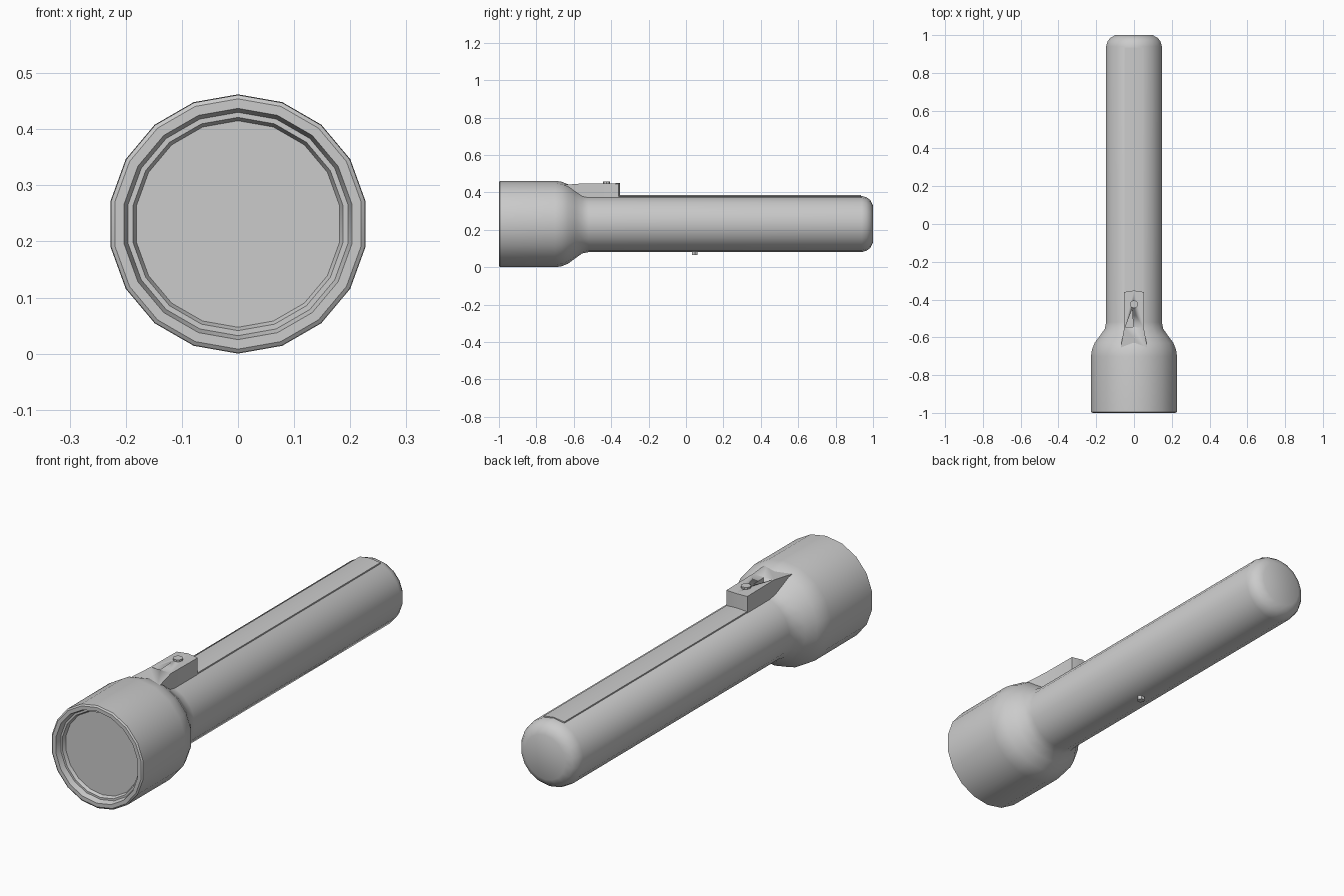
import bpy, bmesh
from math import sin, cos, pi, radians

if "Cube" in bpy.data.objects:
    bpy.data.objects.remove(bpy.data.objects["Cube"])

CZ = 0.231      # height of the long axis
SIDES = 18


def finish(name, bm, angle=35):
    bmesh.ops.remove_doubles(bm, verts=bm.verts, dist=1e-5)
    bmesh.ops.recalc_face_normals(bm, faces=bm.faces)
    me = bpy.data.meshes.new(name)
    bm.to_mesh(me)
    bm.free()
    ob = bpy.data.objects.new(name, me)
    bpy.context.collection.objects.link(ob)
    bpy.ops.object.select_all(action='DESELECT')
    ob.select_set(True)
    bpy.context.view_layer.objects.active = ob
    bpy.ops.object.shade_smooth_by_angle(angle=radians(angle))
    return ob


def lathe(name, profile):
    """Turn (radius, y) points around the long axis, with a corner at the top."""
    bm = bmesh.new()
    rings = [[bm.verts.new((r * sin(2 * pi * i / SIDES), y, CZ + r * cos(2 * pi * i / SIDES)))
              for i in range(SIDES)] for r, y in profile]
    for a, b in zip(rings, rings[1:]):
        for i in range(SIDES):
            j = (i + 1) % SIDES
            bm.faces.new((a[i], a[j], b[j], b[i]))
    bm.faces.new(rings[0])
    bm.faces.new(rings[-1])
    return finish(name, bm)


def prism(name, bottom, top):
    """Closed solid between two matching outlines."""
    bm = bmesh.new()
    lo = [bm.verts.new(p) for p in bottom]
    hi = [bm.verts.new(p) for p in top]
    n = len(lo)
    bm.faces.new(lo)
    bm.faces.new(hi)
    for i in range(n):
        j = (i + 1) % n
        bm.faces.new((lo[i], lo[j], hi[j], hi[i]))
    return finish(name, bm, 20)


def peg(name, r, y, z0, z1, sides):
    ring = [(r * cos(2 * pi * i / sides), y + r * sin(2 * pi * i / sides)) for i in range(sides)]
    return prism(name, [(*p, z0) for p in ring], [(*p, z1) for p in ring])


# Head, stepped lens recess, neck, barrel and rounded tail
lathe("torch_body", [
    (0.184, -0.960), (0.190, -0.975), (0.199, -0.975), (0.206, -1.0),
    (0.223, -1.0), (0.230, -0.995), (0.231, -0.70), (0.226, -0.665),
    (0.212, -0.63), (0.182, -0.59), (0.157, -0.555), (0.150, -0.52),
    (0.150, 0.94), (0.143, 0.965), (0.128, 0.985), (0.100, 1.0)])

# Slim raised strip along the top of the barrel
section = [(-0.051, 0.36), (-0.051, 0.378), (0, 0.385), (0.051, 0.378), (0.051, 0.36)]
prism("top_strip", [(x, -0.45, z) for x, z in section], [(x, 0.935, z) for x, z in section])

# Switch housing, flaring into the head
outline = [(-0.075, -0.68, 0.438), (0.075, -0.68, 0.438), (0.052, -0.55, 0.448),
           (0.052, -0.36, 0.446), (0, -0.352, 0.449), (-0.052, -0.36, 0.446),
           (-0.052, -0.55, 0.448)]
housing = prism("switch_housing", [(x, y, 0.33) for x, y, z in outline], outline)

# Triangular notch in the housing
tri = [(-0.046, -0.545), (-0.004, -0.545), (-0.010, -0.45)]
cutter = prism("notch_cutter", [(x, y, 0.415) for x, y in tri], [(x, y, 0.47) for x, y in tri])
cutter.hide_render = True
cutter.hide_set(True)
cut = housing.modifiers.new("notch", 'BOOLEAN')
cut.operation = 'DIFFERENCE'
cut.object = cutter

# Push button and underside peg
peg("switch_button", 0.021, -0.425, 0.43, 0.457, 10)
peg("underside_peg", 0.017, 0.047, 0.066, 0.10, 6)
